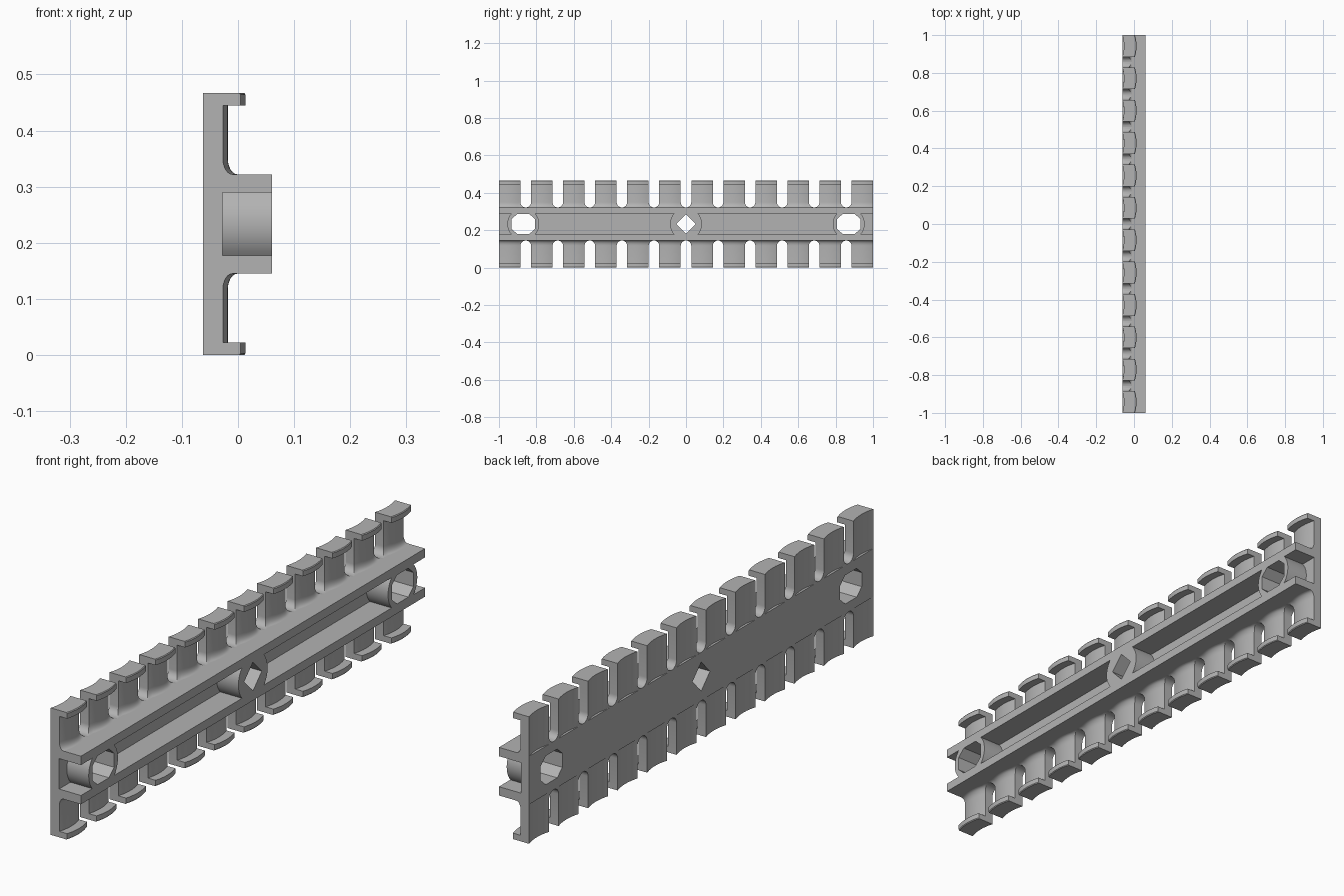
import bpy, bmesh, math

if "Cube" in bpy.data.objects:
    bpy.data.objects.remove(bpy.data.objects["Cube"])

HEIGHT = 0.467
MID = HEIGHT / 2
BACK = -0.062
HUBS = (-0.87, 0.0, 0.87)
HUB_R = 0.085
POCKET_H = 0.056          # half height of the channel between the rails
TEETH = 12
HALF_TOOTH = 0.0575
SLOT_R = 0.028

grey = bpy.data.materials.new("grey plastic")
grey.diffuse_color = (0.45, 0.45, 0.45, 1)
grey.use_nodes = True
grey.node_tree.nodes["Principled BSDF"].inputs["Base Color"].default_value = grey.diffuse_color


def add_object(name, bm):
    bmesh.ops.recalc_face_normals(bm, faces=bm.faces)
    mesh = bpy.data.meshes.new(name)
    bm.to_mesh(mesh)
    bm.free()
    mesh.materials.append(grey)
    obj = bpy.data.objects.new(name, mesh)
    bpy.context.collection.objects.link(obj)
    return obj


def prism(name, outline, x0, x1):
    """Extrude a (y, z) outline along x."""
    bm = bmesh.new()
    face = bm.faces.new([bm.verts.new((x0, y, z)) for y, z in outline])
    ext = bmesh.ops.extrude_face_region(bm, geom=[face])
    moved = [v for v in ext["geom"] if isinstance(v, bmesh.types.BMVert)]
    bmesh.ops.translate(bm, verts=moved, vec=(x1 - x0, 0, 0))
    return add_object(name, bm)


def select_only(obj):
    bpy.ops.object.select_all(action='DESELECT')
    obj.select_set(True)
    bpy.context.view_layer.objects.active = obj


def cut(target, cutter):
    cutter.hide_render = True
    mod = target.modifiers.new("cut", 'BOOLEAN')
    mod.operation = 'DIFFERENCE'
    mod.solver = 'EXACT'
    mod.object = cutter
    select_only(target)
    bpy.ops.object.modifier_apply(modifier=mod.name)
    bpy.data.objects.remove(cutter)


def hub_arc(centre, side):
    """Side of a round hub, from bottom to top of the channel."""
    a = math.asin(POCKET_H / HUB_R)
    return [(centre + side * HUB_R * math.cos(t), MID + HUB_R * math.sin(t))
            for t in [a * (i / 6 - 1) for i in range(13)]]


# Central beam with two rails
zb, zt = 0.145, HEIGHT - 0.145
beam = prism("beam", [(-1, zb), (1, zb), (1, zt), (-1, zt)], BACK, 0.061)

# Channels between the hubs, open at both ends of the beam
end_low = [(-1.1, MID + POCKET_H), (-1.1, MID - POCKET_H)]
end_high = [(1.1, MID + POCKET_H), (1.1, MID - POCKET_H)]
channels = [
    hub_arc(HUBS[0], -1) + end_low,
    hub_arc(HUBS[0], 1) + hub_arc(HUBS[1], -1)[::-1],
    hub_arc(HUBS[1], 1) + hub_arc(HUBS[2], -1)[::-1],
    hub_arc(HUBS[2], 1) + end_high,
]
for outline in channels:
    cut(beam, prism("channel_cutter", outline, -0.028, 0.2))

# Eight-sided end holes and the diamond hole in the middle
octagon = [(0.063, -0.026), (0.063, 0.026), (0.033, 0.053), (-0.033, 0.053),
           (-0.063, 0.026), (-0.063, -0.026), (-0.033, -0.053), (0.033, -0.053)]
diamond = [(0.051, 0), (0, 0.053), (-0.051, 0), (0, -0.053)]
for y, shape in zip(HUBS, (octagon, diamond, octagon)):
    cut(beam, prism("hole_cutter", [(y + a, MID + b) for a, b in shape], -0.2, 0.2))

# Tooth rows: height, half width, front x
rows = []
for i in range(7):        # flared root between the round-bottomed slots
    t = math.pi / 2 * i / 6
    rise = SLOT_R * (1 - math.cos(t))
    flare = SLOT_R * (1 - math.sin(t))
    rows.append((zt + rise, HALF_TOOTH + flare,
                 -0.018 + 0.017 * (1 - math.sin(t))))
rows += [(0.445, HALF_TOOTH, -0.018), (0.445, HALF_TOOTH, 0.0135),
         (0.464, HALF_TOOTH, 0.0135), (HEIGHT, HALF_TOOTH, 0.011)]


def tooth(name, centre, flip):
    """Curved finger with a hooked lip, lofted from rows."""
    bm = bmesh.new()
    n = 12
    loops = []
    for z, hw, front in rows:
        z = HEIGHT - z if flip else z
        f, b = [], []
        for i in range(n + 1):
            d = hw * (2 * i / n - 1)
            y = max(-1, min(1, centre + d))
            bow = 0.009 * min(1, ((y - centre) / HALF_TOOTH) ** 2)
            f.append(bm.verts.new((front - bow, y, z)))
            b.append(bm.verts.new((BACK + 0.009 - bow, y, z)))
        loops.append(f + b[::-1])
    for lo, hi in zip(loops, loops[1:]):
        for i in range(len(lo)):
            j = (i + 1) % len(lo)
            bm.faces.new((lo[i], lo[j], hi[j], hi[i]))
    bm.faces.new(loops[0])
    bm.faces.new(loops[-1])
    return add_object(name, bm)


parts = [beam]
pitch = 2 * (1 - HALF_TOOTH) / (TEETH - 1)
for k in range(TEETH):
    y = -1 + HALF_TOOTH + k * pitch
    parts.append(tooth("upper_tooth", y, False))
    parts.append(tooth("lower_tooth", y, True))

for obj in parts:
    select_only(obj)
    bpy.ops.object.shade_smooth_by_angle(angle=math.radians(30))
